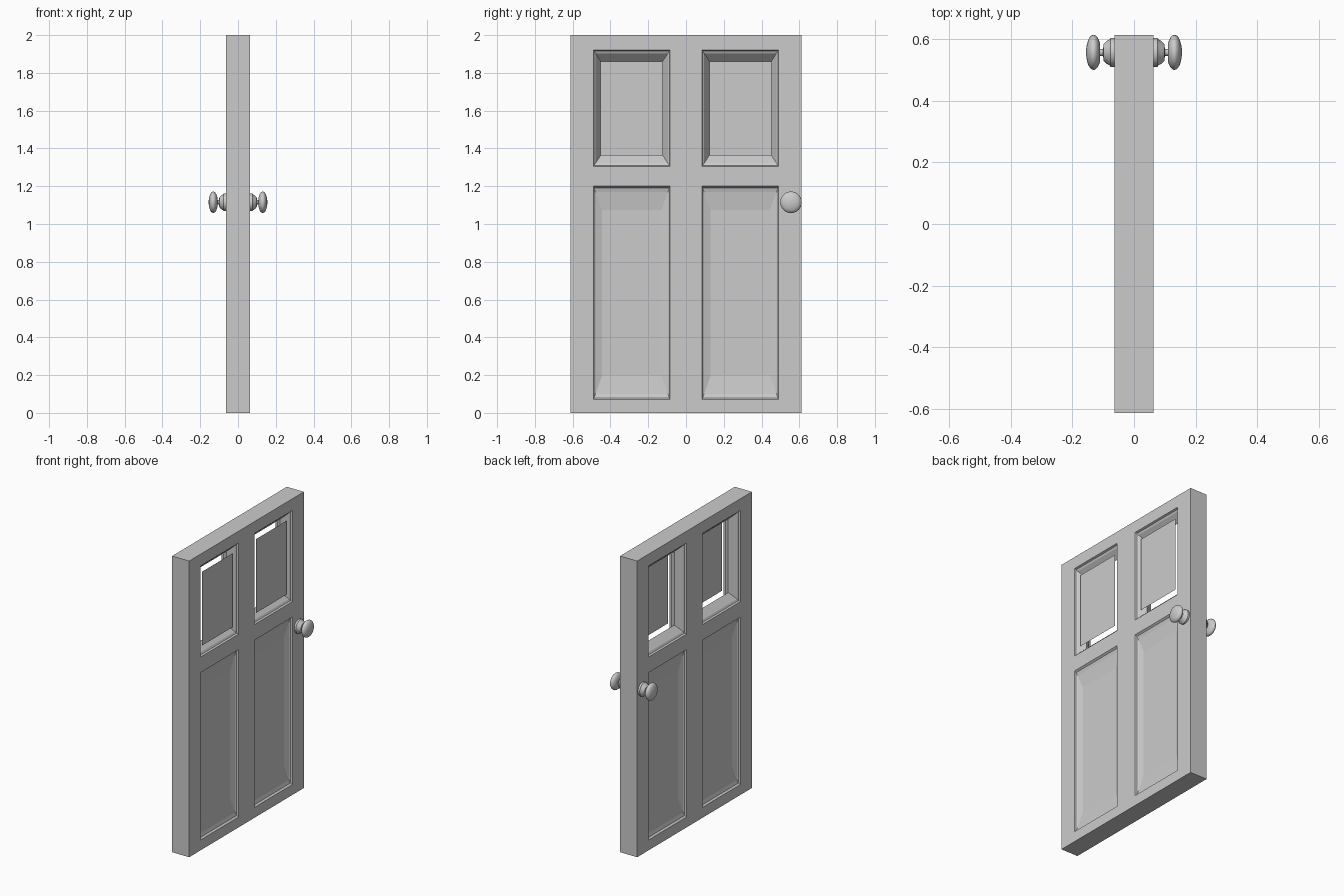
import bpy, bmesh, math

if "Cube" in bpy.data.objects:
    bpy.data.objects.remove(bpy.data.objects["Cube"])

HALF_T = 0.0635                                  # half the slab thickness
YS = [-0.612, -0.49, -0.085, 0.085, 0.49, 0.612]  # stile lines
ZS = [0, 0.07, 1.2, 1.305, 1.92, 2.0]             # rail lines


def finish(bm, name):
    bmesh.ops.remove_doubles(bm, verts=bm.verts, dist=1e-5)
    mesh = bpy.data.meshes.new(name)
    bm.to_mesh(mesh)
    bm.free()
    obj = bpy.data.objects.new(name, mesh)
    bpy.context.collection.objects.link(obj)
    return obj


def mirror_x(obj):
    m = obj.modifiers.new("mirror", 'MIRROR')
    m.use_axis = (True, False, False)
    m.merge_threshold = 0.0001


def rect(y0, y1, z0, z1, scale, x):
    """Rectangle facing +x, scaled about its own centre."""
    cy, cz = (y0 + y1) / 2, (z0 + z1) / 2
    hy, hz = (y1 - y0) / 2 * scale, (z1 - z0) / 2 * scale
    return [(x, cy + a * hy, cz + b * hz) for a, b in ((-1, -1), (1, -1), (1, 1), (-1, 1))]


def add_face(bm, pts):
    bm.faces.new([bm.verts.new(p) for p in pts])


def add_rings(bm, loops):
    for a, b in zip(loops, loops[1:]):
        n = len(a)
        for i in range(n):
            j = (i + 1) % n
            add_face(bm, [a[i], a[j], b[j], b[i]])


# Door slab: one half with moulded recesses, mirrored to the other side
MOULDING = [(1, 0), (0.985, 0.012), (0.945, 0.018)]   # (scale, depth)
bm = bmesh.new()
windows = []
for i in range(5):
    for k in range(5):
        cell = (YS[i], YS[i + 1], ZS[k], ZS[k + 1])
        if i in (1, 3) and k in (1, 3):
            is_window = k == 3
            last = (0.805, HALF_T) if is_window else (0.775, 0.030)
            loops = [rect(*cell, s, HALF_T - d) for s, d in MOULDING + [last]]
            add_rings(bm, loops)
            if is_window:
                windows.append(cell)
            else:
                add_face(bm, loops[-1])
        else:
            add_face(bm, rect(*cell, 1, HALF_T))

# Outer edges of the slab
rim = ([(y, ZS[0]) for y in YS[:-1]] + [(YS[-1], z) for z in ZS[:-1]]
       + [(y, ZS[-1]) for y in YS[:0:-1]] + [(YS[0], z) for z in ZS[:0:-1]])
add_rings(bm, [[(0, y, z) for y, z in rim], [(HALF_T, y, z) for y, z in rim]])
mirror_x(finish(bm, "door_slab"))

# Window panes, set near the +x face
for n, cell in enumerate(windows):
    bm = bmesh.new()
    add_face(bm, rect(*cell, 0.81, 0.047))
    finish(bm, f"window_pane_{n + 1}")

# Door knobs: lathed rosette, neck and flattened ball
KNOB_Y, KNOB_Z, SEGS = 0.556, 1.115, 32
profile = [(0.062, 0.047), (0.076, 0.047), (0.079, 0.042), (0.090, 0.036),
           (0.099, 0.026), (0.100, 0.011), (0.110, 0.011)]
for s in range(2, 13):
    t = math.pi * s / 12
    profile.append((0.131 - 0.0245 * math.cos(t), 0.057 * math.sin(t)))
bm = bmesh.new()
loops = [[(x, KNOB_Y + r * math.cos(2 * math.pi * i / SEGS), KNOB_Z + r * math.sin(2 * math.pi * i / SEGS))
          for i in range(SEGS)] for x, r in profile]
add_rings(bm, loops)
bmesh.ops.remove_doubles(bm, verts=bm.verts, dist=1e-5)
bmesh.ops.recalc_face_normals(bm, faces=bm.faces)
knob = finish(bm, "door_knobs")
mirror_x(knob)
bpy.context.view_layer.objects.active = knob
knob.select_set(True)
bpy.ops.object.shade_smooth_by_angle(angle=math.radians(35))
